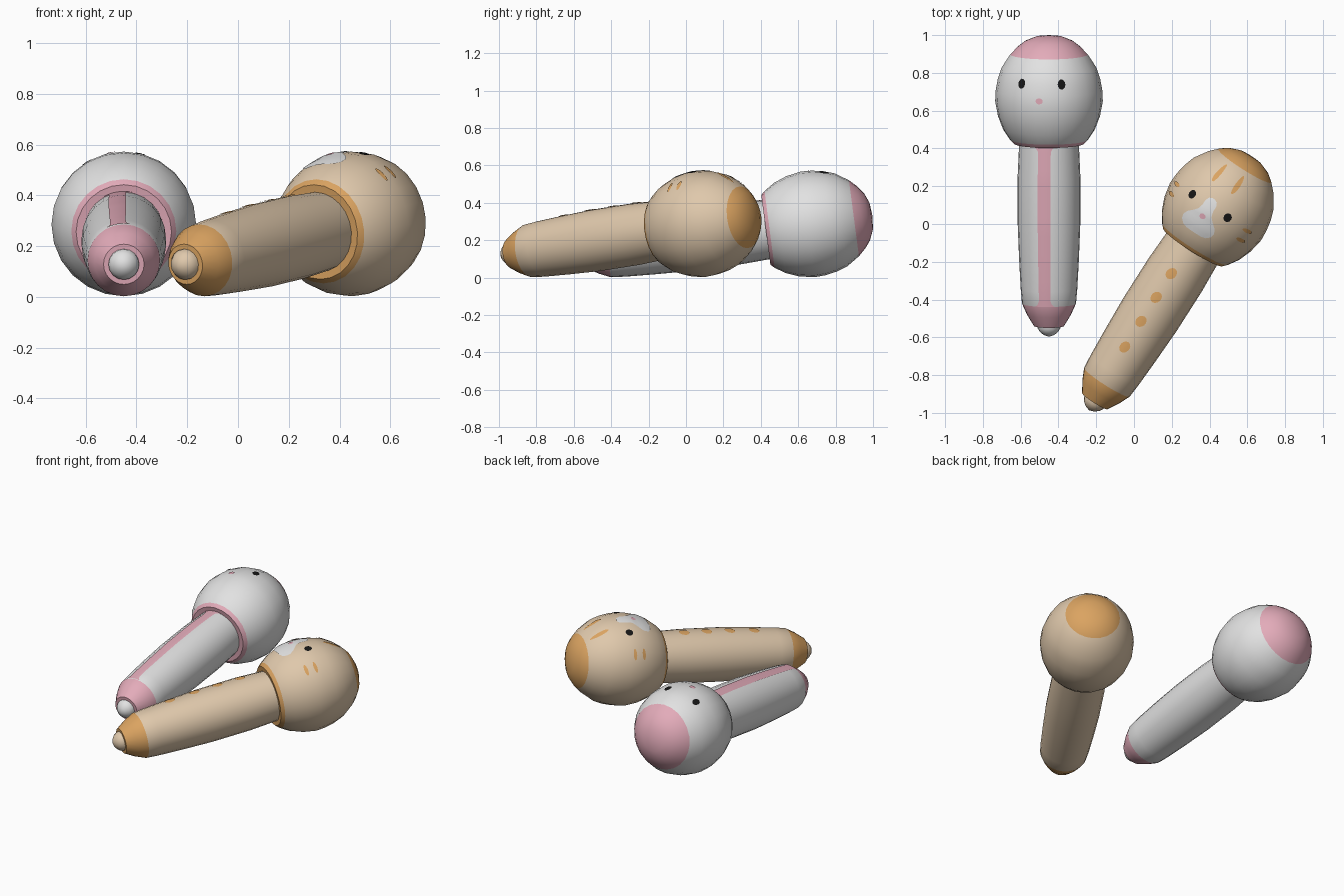
import bpy, bmesh, math
from mathutils import Matrix, Vector

if "Cube" in bpy.data.objects:
    bpy.data.objects.remove(bpy.data.objects["Cube"])


def mat(name, rgb):
    m = bpy.data.materials.new(name)
    m.diffuse_color = (*rgb, 1)
    m.use_nodes = True
    m.node_tree.nodes["Principled BSDF"].inputs["Base Color"].default_value = m.diffuse_color
    return m


WHITE = mat("white", (0.76, 0.76, 0.76))
PINK = mat("pink", (0.77, 0.41, 0.49))
TAN = mat("tan", (0.74, 0.58, 0.41))
ORANGE = mat("orange", (0.71, 0.37, 0.12))
BLACK = mat("black", (0.008, 0.008, 0.008))

# Profiles: (distance along the axis, radius); origin is the widest part of the head
HANDLE = [(-1.2, 0), (-1.2, 0.08), (-1.14, 0.116), (-1.08, 0.143), (-1.0, 0.15), (-0.85, 0.158),
          (-0.65, 0.166), (-0.4, 0.166), (-0.2, 0.157), (-0.2, 0)]
TIP = [(-1.18, 0.062), (-1.212, 0.06), (-1.232, 0.048), (-1.248, 0.028), (-1.258, 0)]
HEAD_START = [(-0.215, 0), (-0.222, 0.155), (-0.225, 0.188), (-0.205, 0.207), (-0.15, 0.243),
              (-0.08, 0.27), (0, 0.285), (0.06, 0.282), (0.12, 0.271), (0.18, 0.251), (0.25, 0.205)]
HEAD_END = [(0.29, 0.167), (0.32, 0.128), (0.343, 0.072), (0.35, 0)]
HEAD = HEAD_START + HEAD_END


def finish(bm, name, mats, matrix):
    me = bpy.data.meshes.new(name)
    bm.to_mesh(me)
    bm.free()
    for m in mats:
        me.materials.append(m)
    ob = bpy.data.objects.new(name, me)
    bpy.context.collection.objects.link(ob)
    ob.matrix_world = matrix
    bpy.ops.object.select_all(action='DESELECT')
    ob.select_set(True)
    bpy.context.view_layer.objects.active = ob
    bpy.ops.object.shade_smooth_by_angle(angle=math.radians(35))
    return ob


def lathe(name, profile, mats, rule, matrix, n=24):
    """Revolve a profile around local y; rule(t) picks the material."""
    bm = bmesh.new()
    rings = []
    for t, r in profile:
        if r == 0:
            rings.append([bm.verts.new((0, t, 0))] * n)
        else:
            rings.append([bm.verts.new((r * math.sin(a), t, r * math.cos(a)))
                          for a in (2 * math.pi * i / n for i in range(n))])
    for k in range(len(profile) - 1):
        tm = (profile[k][0] + profile[k + 1][0]) / 2
        for i in range(n):
            j = (i + 1) % n
            vs = list(dict.fromkeys([rings[k][i], rings[k][j], rings[k + 1][j], rings[k + 1][i]]))
            f = bm.faces.new(vs)
            f.material_index = rule(tm)
    bmesh.ops.recalc_face_normals(bm, faces=bm.faces[:])
    return finish(bm, name, mats, matrix)


def radius(profile, t):
    for (a, ra), (b, rb) in zip(profile, profile[1:]):
        if a <= t <= b and b > a and ra > 0 and rb > 0:
            return ra + (rb - ra) * (t - a) / (b - a)
    return min(profile[1:-1], key=lambda p: abs(p[0] - t))[1]


def patch(name, grid, profile, ref, m, matrix, lift=0.003):
    """Thin painted plate: a grid of (arc, t) points laid on the revolved surface."""
    bm = bmesh.new()
    rows = []
    for row in grid:
        vs = []
        for s, t in row:
            r, a = radius(profile, t) + lift, s / ref
            vs.append(bm.verts.new((r * math.sin(a), t, r * math.cos(a))))
        rows.append(vs)
    for a, b in zip(rows, rows[1:]):
        for i in range(len(a) - 1):
            bm.faces.new((a[i], a[i + 1], b[i + 1], b[i]))
    bmesh.ops.remove_doubles(bm, verts=bm.verts[:], dist=1e-5)
    bmesh.ops.recalc_face_normals(bm, faces=bm.faces[:])
    if sum(f.normal.z for f in bm.faces) < 0:
        bmesh.ops.reverse_faces(bm, faces=bm.faces[:])
    return finish(bm, name, [m], matrix)


def oval(s, t, rs, rt, turn=0, n=14):
    c, d = math.cos(turn), math.sin(turn)
    pts = [(rs * math.cos(2 * math.pi * i / n), rt * math.sin(2 * math.pi * i / n)) for i in range(n + 1)]
    return [[(s + k * (x * c + y * d), t + k * (y * c - x * d)) for x, y in pts] for k in (0, 0.5, 1)]


def rows(table, cols=8):
    return [[(w * (2 * i / cols - 1), t) for i in range(cols + 1)] for t, w in table]


def toy(label, x, y, turn, main, trim, cap_t):
    base = (Matrix.Translation((x, y, 0.285)) @ Matrix.Rotation(turn, 4, 'Z')
            @ Matrix.Rotation(math.radians(7.5), 4, 'X'))
    face = base @ Matrix.Rotation(math.radians(-9), 4, 'Y')   # rolled a little to one side
    lathe(label + "_handle", HANDLE, [main, trim], lambda t: int(t < -1.08), base)
    lathe(label + "_tip", TIP, [main], lambda t: 0, base, 16)
    lathe(label + "_head", HEAD, [main, trim], lambda t: int(t < -0.205 or t > cap_t), base)
    return face


# White toy with a long stripe
f = toy("white_toy", -0.45, 0.65, 0, WHITE, PINK, 0.25)
stripe = [(-1.08, 0.06), (-1.068, 0.043), (-1.05, 0.035)]
stripe += [(-1.0 + 0.05 * i, 0.034) for i in range(15)]
stripe += [(-0.25, 0.036), (-0.235, 0.045), (-0.222, 0.065)]
patch("white_toy_stripe", rows(stripe), HANDLE, 0.165, PINK, f)
for side in (-1, 1):
    patch("white_toy_eye", oval(side * 0.115, 0.124, 0.022, 0.026), HEAD, 0.285, BLACK, f)
patch("white_toy_nose", oval(-0.008, 0.036, 0.019, 0.016), HEAD, 0.285, PINK, f)

# Tan toy with spots, strokes and a pale muzzle
f = toy("tan_toy", 0.432, 0.066, math.radians(-32.5), TAN, ORANGE, 0.29)
muzzle = [(-0.122, 0.05), (-0.115, 0.08), (-0.095, 0.102), (-0.07, 0.105), (-0.045, 0.09),
          (-0.02, 0.062), (0.0, 0.043), (0.03, 0.034), (0.06, 0.034), (0.08, 0.025), (0.088, 0.008)]
patch("tan_toy_muzzle", rows(muzzle), HEAD, 0.285, WHITE, f)
patch("tan_toy_nose", oval(0, -0.022, 0.017, 0.015), HEAD, 0.285, PINK, f, 0.006)
for side in (-1, 1):
    patch("tan_toy_eye", oval(side * 0.117, 0.043, 0.022, 0.024), HEAD, 0.285, BLACK, f)
    patch("tan_toy_brow_stroke", oval(side * 0.075, 0.213, 0.017, 0.055, side * 0.15), HEAD, 0.285, ORANGE, f)
    for t in (-0.03, 0.03):
        patch("tan_toy_cheek_stroke", oval(side * 0.262, t, 0.036, 0.011), HEAD, 0.285, ORANGE, f)
for t in (-0.385, -0.535, -0.687, -0.85):
    patch("tan_toy_spot", oval(0.005, t, 0.027, 0.033, 0.3), HANDLE, 0.165, ORANGE, f)
